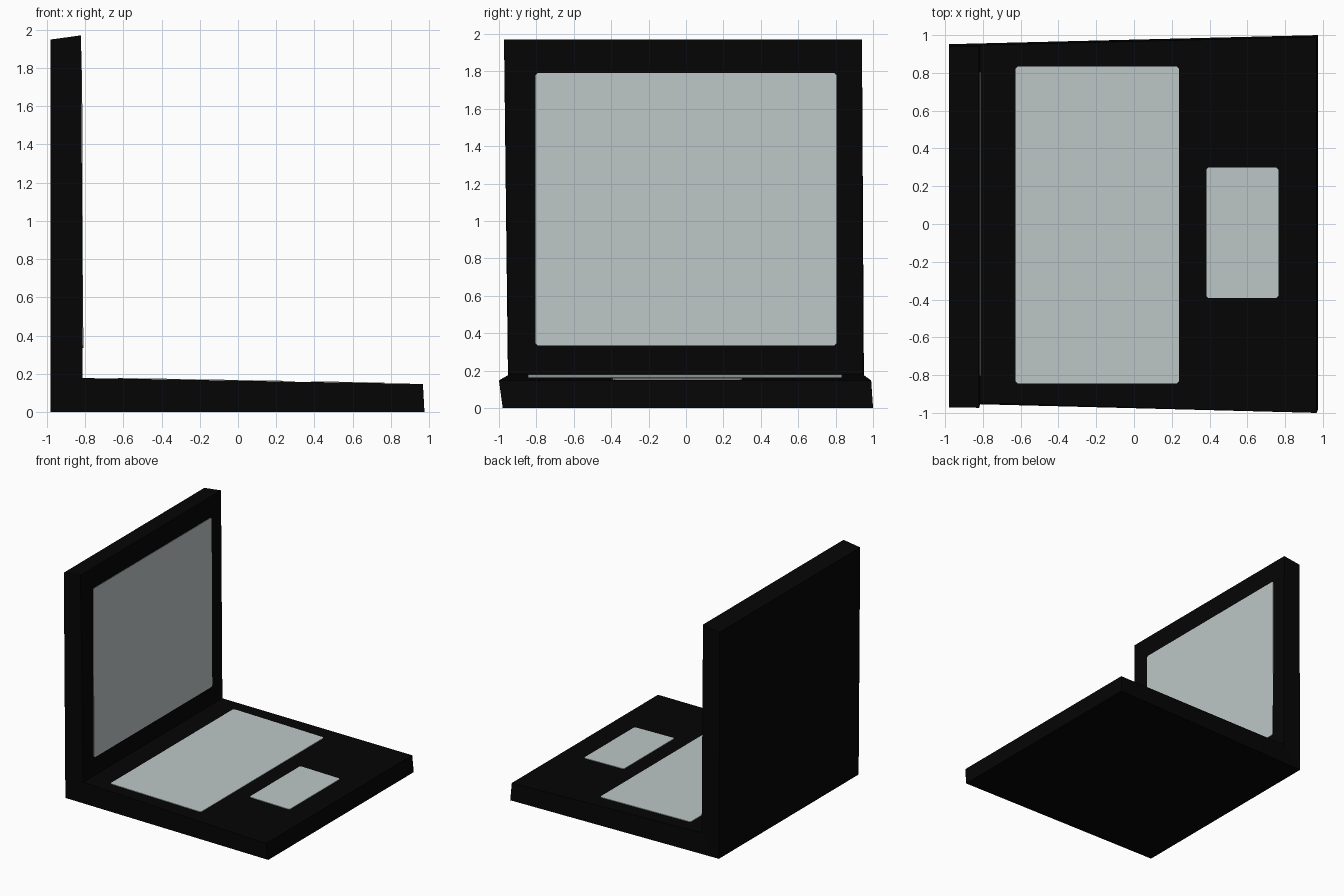
import bpy, bmesh

if "Cube" in bpy.data.objects:
    bpy.data.objects.remove(bpy.data.objects["Cube"])


def material(name, rgb):
    m = bpy.data.materials.new(name)
    m.diffuse_color = (*rgb, 1)
    m.use_nodes = True
    m.node_tree.nodes["Principled BSDF"].inputs["Base Color"].default_value = m.diffuse_color
    return m


black = material("black_plastic", (0.0015, 0.0015, 0.0015))
grey = material("pale_grey", (0.515, 0.57, 0.57))


def finish(bm, name, mat):
    bmesh.ops.recalc_face_normals(bm, faces=bm.faces)
    mesh = bpy.data.meshes.new(name)
    bm.to_mesh(mesh)
    bm.free()
    mesh.materials.append(mat)
    ob = bpy.data.objects.new(name, mesh)
    bpy.context.collection.objects.link(ob)
    return ob


def shell(name, profile, side_quads):
    """Bridge a side profile of (x, z, y_near, y_far) into a closed solid."""
    bm = bmesh.new()
    near = [bm.verts.new((x, a, z)) for x, z, a, b in profile]
    far = [bm.verts.new((x, b, z)) for x, z, a, b in profile]
    n = len(profile)
    for i in range(n):
        j = (i + 1) % n
        bm.faces.new((near[i], near[j], far[j], far[i]))
    for quad in side_quads:
        bm.faces.new([near[i] for i in quad])
        bm.faces.new([far[i] for i in reversed(quad)])
    finish(bm, name, black)


def plate(name, u0, u1, y0, y1, surface, cut=0.012):
    """Thin panel with clipped corners, laid on a sloping surface."""
    outline = [(u0 + cut, y0), (u1 - cut, y0), (u1, y0 + cut), (u1, y1 - cut),
               (u1 - cut, y1), (u0 + cut, y1), (u0, y1 - cut), (u0, y0 + cut)]
    bm = bmesh.new()
    low, high = [[bm.verts.new(surface(u, y, h)) for u, y in outline]
                 for h in (-0.003, 0.004)]
    bm.faces.new(low[::-1])
    bm.faces.new(high)
    for i in range(8):
        j = (i + 1) % 8
        bm.faces.new((low[i], low[j], high[j], high[i]))
    finish(bm, name, grey)


# L-shaped body: base and upright lid in one piece
shell("laptop_body", [
    (-0.98, 0.0, -0.95, 0.952),
    (0.975, 0.0, -0.98, 1.0),
    (0.967, 0.147, -1.0, 0.99),
    (-0.812, 0.178, -0.947, 0.947),
    (-0.82, 1.97, -0.973, 0.94),
    (-0.98, 1.948, -0.971, 0.941),
], [(0, 1, 2, 3), (0, 3, 4, 5)])


# Sloping top of the base and leaning inner face of the lid
def deck(u, y, h):
    return (u, y, 0.178 - 0.01743 * (u + 0.812) + h)


def lid(u, y, h):
    return (-0.812 - 0.00446 * (u - 0.178) + h, y, u)


plate("keyboard", -0.627, 0.237, -0.845, 0.835, deck)
plate("touchpad", 0.383, 0.765, -0.393, 0.30, deck)
plate("screen", 0.335, 1.79, -0.805, 0.805, lid)
